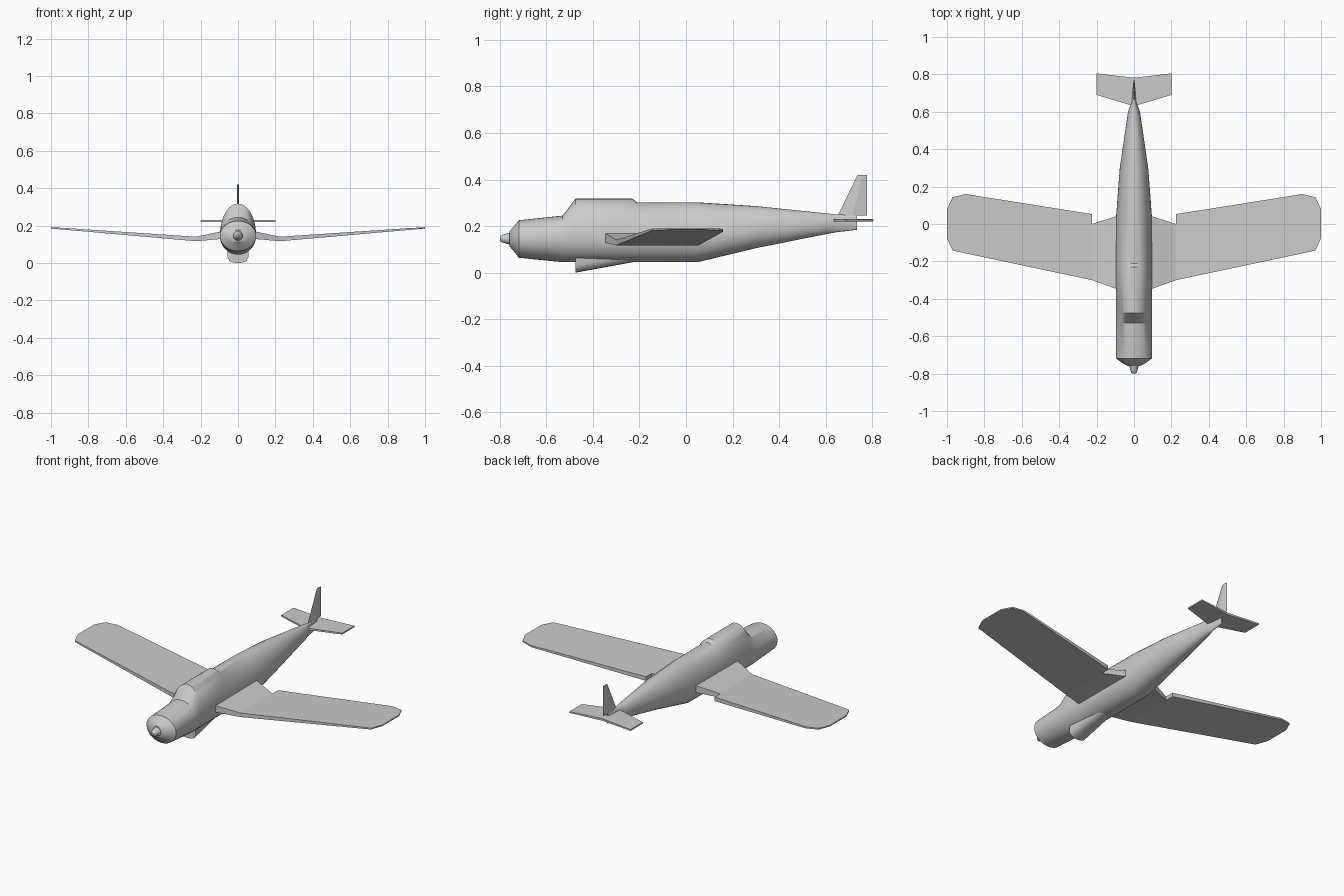
import bpy, bmesh
from math import sin, cos, pi, radians

if "Cube" in bpy.data.objects:
    bpy.data.objects.remove(bpy.data.objects["Cube"])


def loft(name, rings, smooth=None, mirror=False):
    """Skin a list of equal-length point rings, capping both ends."""
    bm = bmesh.new()
    vs = [[bm.verts.new(p) for p in r] for r in rings]
    n = len(rings[0])
    for a, b in zip(vs, vs[1:]):
        for i in range(n):
            j = (i + 1) % n
            bm.faces.new((a[i], a[j], b[j], b[i]))
    bm.faces.new(vs[0])
    bm.faces.new(vs[-1])
    bmesh.ops.recalc_face_normals(bm, faces=bm.faces)
    me = bpy.data.meshes.new(name)
    bm.to_mesh(me)
    bm.free()
    ob = bpy.data.objects.new(name, me)
    bpy.context.collection.objects.link(ob)
    if mirror:
        ob.modifiers.new("mirror", 'MIRROR')
    if smooth:
        bpy.ops.object.select_all(action='DESELECT')
        ob.select_set(True)
        bpy.context.view_layer.objects.active = ob
        bpy.ops.object.shade_smooth_by_angle(angle=radians(smooth))
    return ob


def egg(y, bottom, mid, top, half, n=36):
    """Egg-shaped section: separate half-ellipses above and below mid."""
    ring = []
    for i in range(n):
        a = 2 * pi * i / n
        h = top - mid if sin(a) > 0 else mid - bottom
        ring.append((half * cos(a), y, mid + h * sin(a)))
    return ring


def slab(x, front, back, bottom, top):
    """Chordwise rectangular wing section."""
    return [(x, front, bottom), (x, back, bottom), (x, back, top), (x, front, top)]


# Fuselage with raised canopy: y, bottom, mid, top, half width
stations = [(-0.758, 0.113, 0.146, 0.178, 0.034), (-0.742, 0.095, 0.146, 0.196, 0.065),
            (-0.718, 0.064, 0.146, 0.225, 0.097), (-0.53, 0.045, 0.146, 0.245, 0.097),
            (-0.475, 0.045, 0.146, 0.318, 0.097), (-0.23, 0.045, 0.146, 0.318, 0.097),
            (-0.21, 0.045, 0.146, 0.302, 0.097), (0.05, 0.045, 0.146, 0.302, 0.095),
            (0.30, 0.105, 0.185, 0.286, 0.076), (0.60, 0.165, 0.21, 0.255, 0.032),
            (0.65, 0.174, 0.213, 0.25, 0.014), (0.735, 0.184, 0.218, 0.249, 0.004)]
loft("fuselage", [egg(*s) for s in stations], 35)

# Spinner
spin = [(-0.735, 0.034), (-0.762, 0.024), (-0.785, 0.018), (-0.795, 0.014), (-0.80, 0.007)]
loft("spinner", [egg(y, 0.146 - r, 0.146, 0.146 + r, r, 20) for y, r in spin], 35)

# Cranked wings: drooping inner panel, rising outer panel with clipped tip
loft("inner_wing", [slab(0.03, -0.37, 0.06, 0.143, 0.187),
                    slab(0.10, -0.345, 0.04, 0.128, 0.167),
                    slab(0.225, -0.30, 0.0, 0.117, 0.141)], 30, True)
loft("outer_wing", [slab(0.225, -0.30, 0.053, 0.117, 0.141),
                    slab(0.90, -0.157, 0.16, 0.176, 0.186),
                    slab(0.97, -0.142, 0.143, 0.182, 0.19),
                    slab(1.0, -0.075, 0.08, 0.185, 0.192)], 30, True)

# Horizontal tail
loft("tailplane", [slab(0.0, 0.63, 0.782, 0.219, 0.231),
                   slab(0.20, 0.69, 0.805, 0.221, 0.229)], None, True)


# Fin with a thin lens section
def lens(z, front, back, t):
    m = (front + back) / 2
    return [(0, front, z), (t, m, z), (0, back, z), (-t, m, z)]


loft("fin", [lens(0.245, 0.652, 0.777, 0.008), lens(0.42, 0.737, 0.777, 0.004)])

# Belly air scoop, fading back into the fuselage
def scoop(y, bottom, half):
    return [(half, y, 0.085), (half, y, bottom + 0.03), (half * 0.85, y, bottom + 0.012),
            (half * 0.5, y, bottom + 0.003), (0, y, bottom), (-half * 0.5, y, bottom + 0.003),
            (-half * 0.85, y, bottom + 0.012), (-half, y, bottom + 0.03), (-half, y, 0.085)]


loft("air_scoop", [scoop(-0.475, 0.0, 0.055), scoop(-0.20, 0.05, 0.04)], 40)
